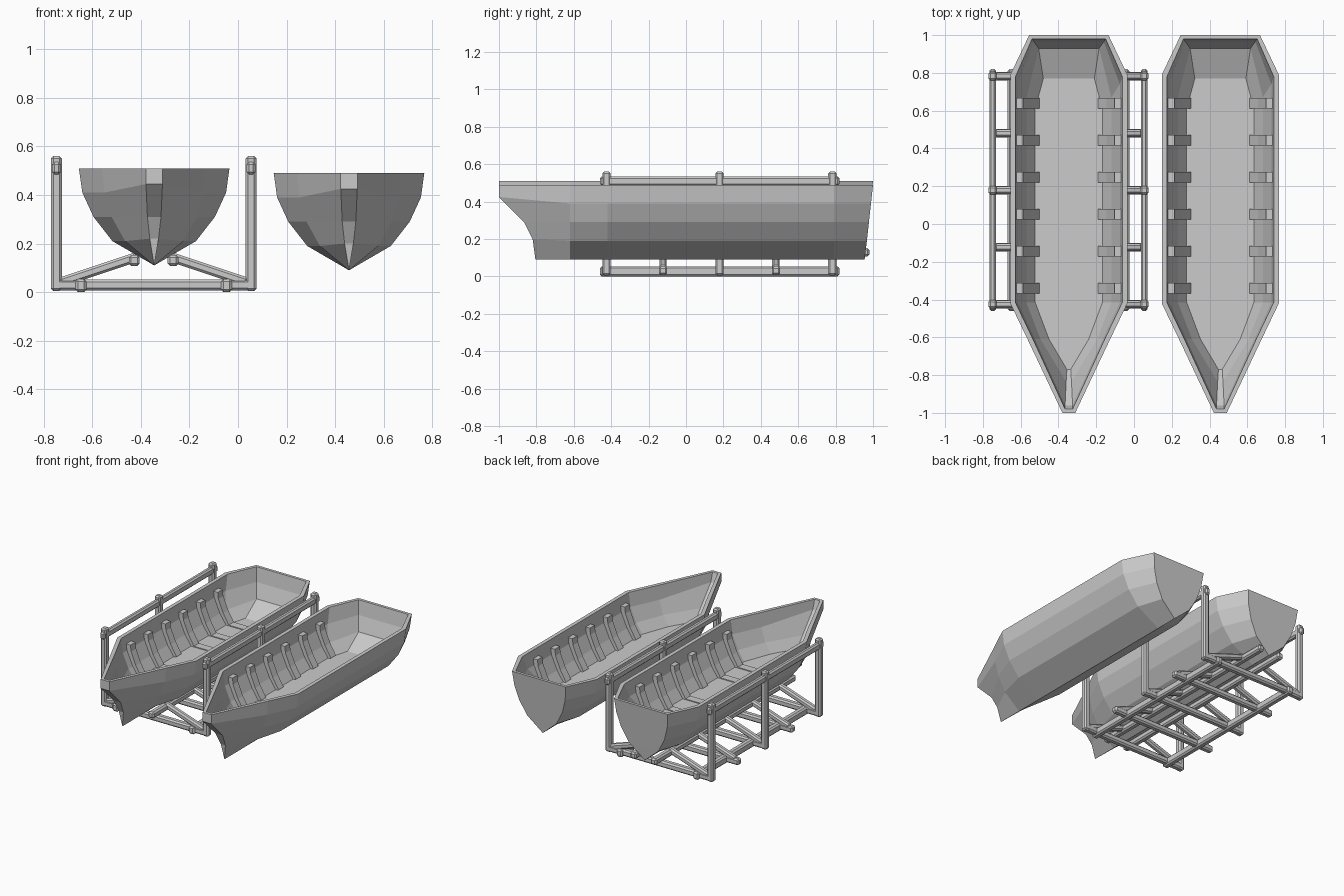
import bpy, bmesh
from mathutils import Vector

old = bpy.data.objects.get("Cube")
if old:
    bpy.data.objects.remove(old, do_unlink=True)

grey = bpy.data.materials.new("plain_grey")
grey.use_nodes = True
grey.diffuse_color = (0.6, 0.6, 0.6, 1)
grey.node_tree.nodes["Principled BSDF"].inputs["Base Color"].default_value = (0.6, 0.6, 0.6, 1)


def finish(name, bm, location=(0, 0, 0)):
    bmesh.ops.recalc_face_normals(bm, faces=bm.faces)
    mesh = bpy.data.meshes.new(name)
    bm.to_mesh(mesh)
    bm.free()
    mesh.materials.append(grey)
    obj = bpy.data.objects.new(name, mesh)
    obj.location = location
    bpy.context.collection.objects.link(obj)
    return obj


def section(ys, widths, heights):
    """Half section from rim to keel, mirrored into a full open ring."""
    half = list(zip(widths, ys, heights))
    other = [(-w, y, z) for w, y, z in reversed(half) if w > 0]
    return half + other


def skin(bm, sections):
    """Loft open rings, then close both ends with bands between the sides."""
    rings = [[bm.verts.new(p) for p in s] for s in sections]
    for a, b in zip(rings, rings[1:]):
        for i in range(len(a) - 1):
            bm.faces.new((a[i], a[i + 1], b[i + 1], b[i]))
    for r in (rings[0], rings[-1]):
        n = len(r)
        for i in range(n // 2):
            corners = [r[i], r[i + 1], r[n - 2 - i], r[n - 1 - i]]
            corners = list(dict.fromkeys(corners))
            if len(corners) > 2:
                bm.faces.new(corners)
    return rings


# Hull: outer skin with a keel, inner skin with a flat floor
Z = (0.4, 0.3, 0.2, 0.1, 0)
FULL = (0.31, 0.296, 0.25, 0.172, 0)
OUTER = [
    section((-1, -1, -0.865, -0.82, -0.805), (0.034, 0.034, 0.028, 0.018, 0), (0.4, 0.335, 0.2, 0.11, 0)),
    section([-0.62] * 5, (0.214, 0.204, 0.175, 0.12, 0), Z),
    section([-0.42] * 5, FULL, Z),
    section([0.79] * 5, FULL, Z),
    section((1, 0.989, 0.978, 0.967, 0.955), (0.21, 0.2, 0.17, 0.115, 0), Z),
]
ZI = (0.4, 0.3, 0.2, 0.13)
INNER_W = (0.283, 0.27, 0.225, 0.178)
INNER = [
    section((-0.98, -0.96, -0.835, -0.77), (0.02, 0.02, 0.014, 0.01), (0.4, 0.335, 0.2, 0.13)),
    section([-0.61] * 4, (0.19, 0.18, 0.15, 0.105), ZI),
    section([-0.415] * 4, INNER_W, ZI),
    section((0.78, 0.74, 0.67, 0.61), INNER_W, ZI),
    section((0.98, 0.965, 0.93, 0.77), (0.195, 0.185, 0.16, 0.135), ZI),
]


def make_hull(name, x, z):
    bm = bmesh.new()
    out, inn = skin(bm, OUTER), skin(bm, INNER)
    # rim joining both skins
    for end in (0, -1):
        for k in range(len(out) - 1):
            bm.faces.new((out[k][end], out[k + 1][end], inn[k + 1][end], inn[k][end]))
    for k in (0, -1):
        bm.faces.new((out[k][0], out[k][-1], inn[k][-1], inn[k][0]))
    finish(name, bm, (x, 0, z))


# Ribs: bent strips lying against the inner walls
RIB = [(0.28, 0.345), (0.275, 0.3), (0.23, 0.2), (0.182, 0.12),
       (0.155, 0.135), (0.2, 0.21), (0.238, 0.3), (0.243, 0.345)]
RIB_Y = [0.64 - 0.196 * i for i in range(6)]


def prism(bm, outline, y, depth):
    ends = [[bm.verts.new((u, y + s * depth / 2, v)) for u, v in outline] for s in (-1, 1)]
    n = len(outline)
    for i in range(n):
        j = (i + 1) % n
        bm.faces.new((ends[0][i], ends[0][j], ends[1][j], ends[1][i]))
    for e in ends:
        for i in range(n // 2 - 1):
            bm.faces.new((e[i], e[i + 1], e[n - 2 - i], e[n - 1 - i]))


def make_ribs(name, x, z, floor_strips):
    bm = bmesh.new()
    for i, y in enumerate(RIB_Y):
        for side in (-1, 1):
            prism(bm, [(side * u, v) for u, v in RIB], y, 0.056)
        if floor_strips and i != 3:
            prism(bm, [(-0.17, 0.125), (0.17, 0.125), (0.17, 0.136), (-0.17, 0.136)], y, 0.056)
    finish(name, bm, (x, 0, z))


for name, x, z in (("cradled_boat", -0.345, 0.11), ("free_boat", 0.457, 0.09)):
    make_hull(name + "_hull", x, z)
    make_ribs(name + "_ribs", x, z, z > 0.1)


# Cradle of chamfered beams
def beam(name, a, b, width=0.045, height=0.045):
    a, b = Vector(a), Vector(b)
    bm = bmesh.new()
    bmesh.ops.create_cube(bm, size=1)
    bmesh.ops.scale(bm, vec=(width, height, (b - a).length), verts=bm.verts)
    bmesh.ops.bevel(bm, geom=bm.edges[:], offset=0.01, segments=1, affect='EDGES')
    obj = finish(name, bm, (a + b) / 2)
    obj.rotation_euler = (b - a).to_track_quat('Z', 'Y').to_euler()


CX = -0.347
STATIONS = [-0.425 + 0.302 * i for i in range(5)]
for i, y in enumerate(STATIONS):
    beam("cross_beam", (CX - 0.415, y, 0.03), (CX + 0.415, y, 0.03))
    for side in (-1, 1):
        beam("brace", (CX + side * 0.385, y, 0.04), (CX + side * 0.07, y, 0.145), 0.04, 0.04)
        if i % 2 == 0:
            beam("post", (CX + side * 0.401, y, 0.005), (CX + side * 0.401, y, 0.56))

for side in (-1, 1):
    beam("top_rail", (CX + side * 0.401, -0.46, 0.51), (CX + side * 0.401, 0.82, 0.51), 0.036, 0.05)
    beam("base_rail", (CX + side * 0.3, -0.46, 0.027), (CX + side * 0.3, 0.82, 0.027), 0.045, 0.054)
    beam("keel_rail", (CX + side * 0.08, -0.6, 0.13), (CX + side * 0.08, 0.98, 0.13))
